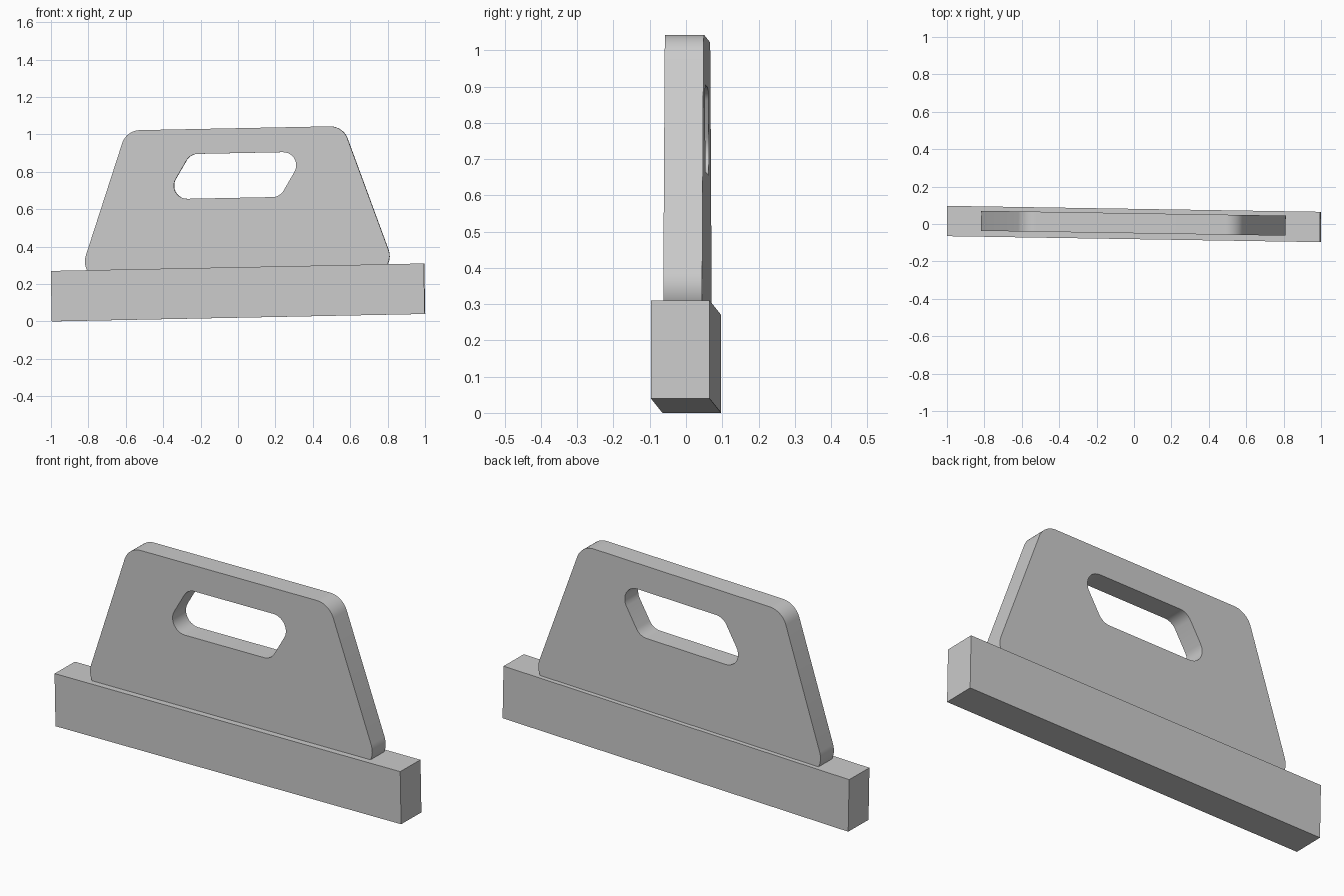
import bpy, bmesh, math
from mathutils import Vector, Matrix

cube = bpy.data.objects.get("Cube")
if cube:
    bpy.data.objects.remove(cube, do_unlink=True)

# Single plain grey
grey = bpy.data.materials.new("plain grey")
grey.use_nodes = True
colour = (0.6, 0.6, 0.6, 1.0)
grey.diffuse_color = colour
grey.node_tree.nodes["Principled BSDF"].inputs["Base Color"].default_value = colour

# The whole piece sits at a slight tilt and turn
POSE = (Matrix.Translation((0, 0, 0.155))
        @ Matrix.Rotation(-0.016, 4, 'Z') @ Matrix.Rotation(-0.02, 4, 'Y'))


def rounded(corners, radius, steps=10):
    """Outline of a convex polygon with every corner filleted."""
    points = []
    for i, corner in enumerate(corners):
        p = Vector(corner)
        a = (Vector(corners[i - 1]) - p).normalized()
        b = (Vector(corners[(i + 1) % len(corners)]) - p).normalized()
        half = a.angle(b) / 2
        centre = p + (a + b).normalized() * radius / math.sin(half)
        start = p + a * radius / math.tan(half) - centre
        end = p + b * radius / math.tan(half) - centre
        turn = math.pi - 2 * half
        for k in range(steps + 1):
            t = k / steps
            points.append(centre + (start * math.sin((1 - t) * turn)
                                    + end * math.sin(t * turn)) / math.sin(turn))
    return points


def add_object(name, bm):
    bm.transform(POSE)
    bmesh.ops.recalc_face_normals(bm, faces=bm.faces)
    mesh = bpy.data.meshes.new(name)
    bm.to_mesh(mesh)
    bm.free()
    mesh.materials.append(grey)
    obj = bpy.data.objects.new(name, mesh)
    bpy.context.collection.objects.link(obj)
    return obj


# Base bar
bm = bmesh.new()
bmesh.ops.create_cube(bm, size=1)
bmesh.ops.scale(bm, vec=(1.995, 0.162, 0.27), verts=bm.verts)
add_object("base_bar", bm)

# Upright plate with a slanted grip slot, foot sunk into the bar
plate = rounded([(-0.855, 0.08), (0.855, 0.08), (0.579, 0.878), (-0.579, 0.878)], 0.1)
slot = rounded([(-0.385, 0.506), (0.235, 0.506), (0.38, 0.745), (-0.24, 0.745)], 0.07)
curve = bpy.data.curves.new("plate_profile", 'CURVE')
curve.dimensions = '2D'
curve.fill_mode = 'BOTH'
curve.extrude = 0.0535
for outline in (plate, slot):
    spline = curve.splines.new('POLY')
    spline.points.add(len(outline) - 1)
    for point, p in zip(spline.points, outline):
        point.co = (p.x, p.y, 0, 1)
    spline.use_cyclic_u = True
profile = bpy.data.objects.new("plate_profile", curve)
bpy.context.collection.objects.link(profile)
bpy.context.view_layer.update()

bm = bmesh.new()
bm.from_mesh(profile.to_mesh())
profile.to_mesh_clear()
bpy.data.objects.remove(profile, do_unlink=True)
bmesh.ops.remove_doubles(bm, verts=bm.verts, dist=0.0001)
bm.transform(Matrix.Translation((0, 0.004, 0)) @ Matrix.Rotation(math.pi / 2, 4, 'X'))
handle = add_object("handle_plate", bm)

bpy.ops.object.select_all(action='DESELECT')
handle.select_set(True)
bpy.context.view_layer.objects.active = handle
bpy.ops.object.shade_smooth_by_angle(angle=math.radians(30))
